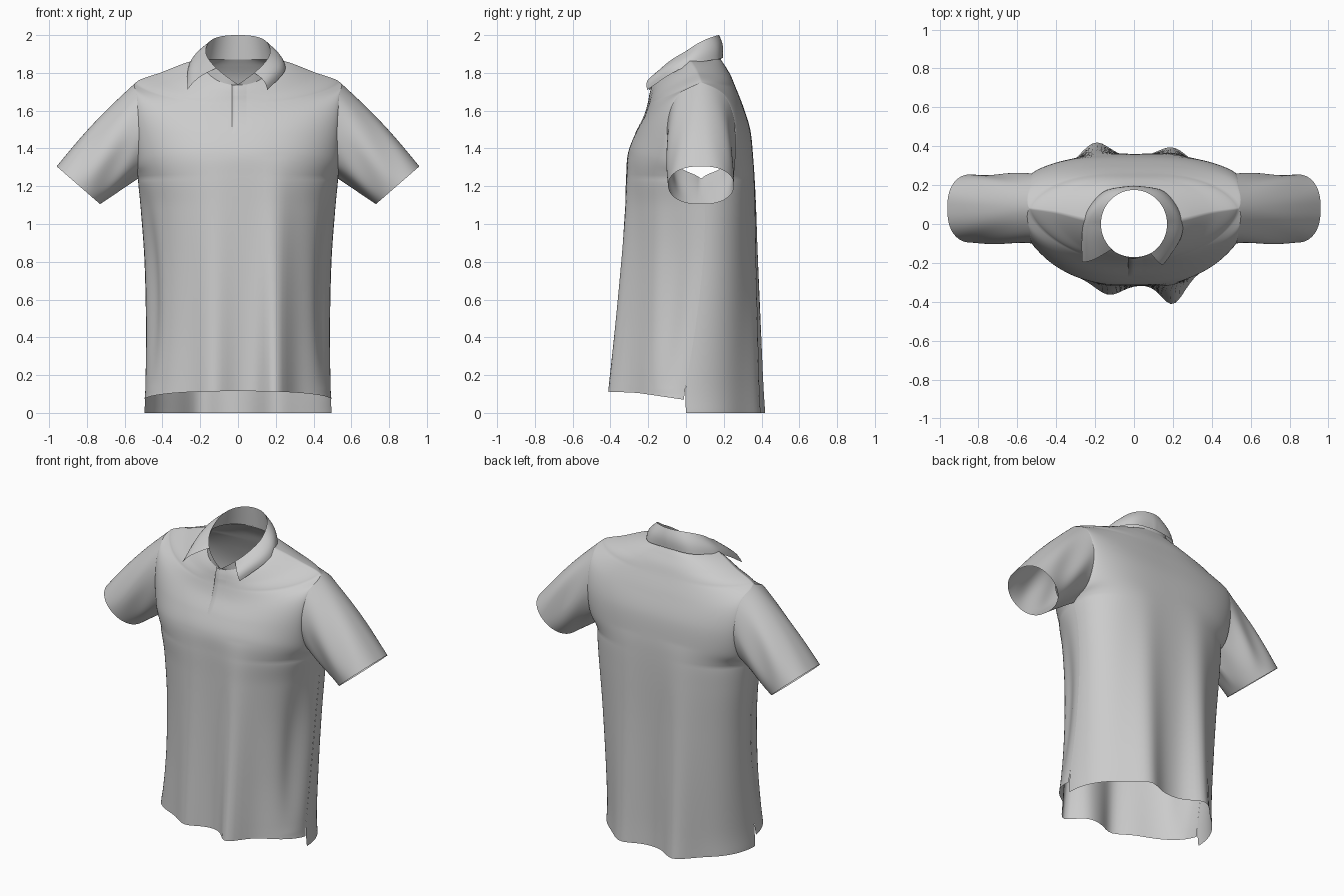
import bpy, bmesh, math
from math import sin, cos, pi, exp, radians

if "Cube" in bpy.data.objects:
    bpy.data.objects.remove(bpy.data.objects["Cube"])


def spline(keys, v):
    """Catmull-Rom interpolation through evenly spaced key tuples."""
    last = len(keys) - 1
    i = min(int(v), last - 1)
    t = v - i
    p0, p1, p2, p3 = (keys[max(0, min(last, i + k))] for k in (-1, 0, 1, 2))
    return [b + .5 * t * (c - a + t * (2 * a - 5 * b + 4 * c - d + t * (3 * (b - c) + d - a)))
            for a, b, c, d in zip(p0, p1, p2, p3)]


def gauss(x, s):
    return exp(-(x / s) ** 2)


def make(name, grids):
    """Mesh made of one or more point grids, welded where they touch."""
    bm = bmesh.new()
    for rows in grids:
        vs = [[bm.verts.new(p) for p in r] for r in rows]
        for r0, r1 in zip(vs, vs[1:]):
            for j in range(len(r0) - 1):
                bm.faces.new((r0[j], r0[j + 1], r1[j + 1], r1[j]))
    bmesh.ops.remove_doubles(bm, verts=bm.verts, dist=1e-5)
    bmesh.ops.recalc_face_normals(bm, faces=bm.faces)
    me = bpy.data.meshes.new(name)
    bm.to_mesh(me)
    bm.free()
    me.shade_smooth()
    ob = bpy.data.objects.new(name, me)
    bpy.context.collection.objects.link(ob)
    return ob


# Levels from hem to neck: half width, side y, side z,
# front centre z, y, back centre z, y, section powers
LEVELS = [
    (.495, .00, .07, .115, -.315, .00, .345, 2.4, .50),
    (.49, .00, .15, .18, -.315, .15, .345, 2.4, .50),
    (.487, .05, .45, .47, -.315, .45, .35, 2.3, .50),
    (.495, .09, .80, .80, -.315, .80, .355, 2.3, .50),
    (.515, .10, 1.08, 1.08, -.315, 1.08, .36, 2.4, .50),
    (.53, .08, 1.24, 1.25, -.315, 1.25, .36, 2.6, .51),
    (.53, .08, 1.315, 1.37, -.308, 1.36, .355, 2.6, .64),
    (.525, .08, 1.495, 1.475, -.27, 1.50, .34, 2.5, .80),
    (.535, .08, 1.675, 1.57, -.22, 1.63, .30, 2.3, .80),
    (.54, .08, 1.75, 1.64, -.195, 1.73, .26, 2.2, .70),
    (.40, .06, 1.805, 1.68, -.185, 1.79, .235, 2.1, .60),
    (.28, .03, 1.852, 1.71, -.178, 1.84, .205, 2.0, .52),
    (.19, .01, 1.875, 1.735, -.17, 1.87, .185, 2.0, .50),
]
ARM0, ARM1, SUB, COLS = 5, 9, 10, 56


def panel(front, a, v):
    """Point on the front or back panel; a runs -1..1 across, v up the levels."""
    w, ye, ze, zf, yf, zb, yb, n, m = spline(LEVELS, v)
    u = sin(a * pi / 2)
    hem = max(0, 1 - v)
    if ARM0 < v < ARM1:                                   # armhole opens
        ye += (-.18 if front else .18) * sin(pi * (v - ARM0) / (ARM1 - ARM0))
    if front:
        ye -= .012 * hem
    else:
        ze -= .07 * hem
        n += .6
    s = max(0, 1 - abs(u) ** n) ** m if abs(a) < 1 else 0
    x = w * u
    y = ye + ((yf if front else yb) - ye) * s
    z = ze + ((zf if front else zb) - ze) * s
    # draped folds growing towards the hem
    fade = max(0, 1 - z / 1.36)
    if front:
        y -= fade * (.125 * gauss(x - .2, .08) + .06 * gauss(x + .13, .09))
        dent = sin(pi * min(1, max(0, (z - .12) / 1.1)))
        x -= math.copysign(.03, a) * dent * gauss(abs(a) - .78, .12)
    else:
        y += fade * (.085 * gauss(x + .2, .1) + .06 * gauss(x - .2, .1))
    return (x, y, z)


# Body: front and back panels with side slits and armholes
vs = [i / SUB for i in range((len(LEVELS) - 1) * SUB + 1)]
across = [2 * j / COLS - 1 for j in range(COLS + 1)]
make("shirt_body", [[[panel(f, a, v) for a in across] for v in vs] for f in (True, False)])

# Sleeves: lofted from the armhole edge to the cuff
STEPS = 20
for side, name in ((-1, "sleeve_left"), (1, "sleeve_right")):
    arm = [v for v in vs if ARM0 <= v <= ARM1]
    ring = [(True, v) for v in arm] + [(False, v) for v in arm[::-1]]
    rows = []
    for k in range(STEPS + 1):
        s = k / STEPS
        row = []
        for f, v in ring:
            t = pi * (v - ARM0) / (ARM1 - ARM0)
            x, y, z = panel(f, side, v)
            cx = side * (.845 - .115 * cos(t))
            cy = .08 + (-.175 if f else .175) * sin(t) ** .8 if 0 < t < pi - 1e-6 else .08
            cz = 1.205 - .10 * cos(t)
            puff = sin(pi * s)
            crease = .008 * puff * sin(t) * sin(5 * t + 4 * s)
            cap = .01 * puff * max(0, -cos(t))
            row.append((x + (cx - x) * s + side * cap,
                        y + (cy - y) * s + crease,
                        z + (cz - z) * s + cap))
        rows.append(row)
    make(name, [rows])


def collar_top(a):
    """Fold edge of the collar; a = 0 at the back, +-pi at the front."""
    y = .175 * cos(a)
    rise = .75 * y - 1.5 * y * y if y > 0 else .55 * y
    q = max(0, (abs(a) - radians(100)) / radians(80))
    return (.17 * sin(a), y, 1.915 + rise - .08 * q * q)


# Collar stand: from the neckline up to the fold edge
rows = [[], [], []]
for i in range(97):
    a = -pi + 2 * pi * i / 96
    front = abs(a) > pi / 2
    lat = pi - abs(a) if front else abs(a)
    base = panel(front, math.copysign(lat / (pi / 2), a), 12)
    top = collar_top(a)
    mid = [b + (c - b) * .5 for b, c in zip(base, top)]
    for r, p in zip(rows, (base, mid, top)):
        r.append(p)
make("collar_stand", [rows])

# Collar fall: folds over and ends in a point on each side
RIGHT = [(0, .195, 1.88), (.15, .17, 1.872), (.24, .05, 1.852), (.242, -.07, 1.80), (.155, -.205, 1.71)]
LEFT = [(0, .195, 1.88), (.15, .17, 1.872), (.245, .06, 1.855), (.267, -.05, 1.805), (.268, -.195, 1.71)]
rows = [[] for _ in range(7)]
for i in range(-32, 33):
    s = abs(i) / 32
    sign = -1 if i < 0 else 1
    a = sign * s * radians(150 if sign > 0 else 138)
    bx, by, bz = spline(LEFT if sign < 0 else RIGHT, s * 4)
    tx, ty, tz = collar_top(a)
    for k, r in enumerate(rows):
        f = k / 6
        roll = (.010 + .02 * s * s) * sin(pi * f)
        r.append((tx + (sign * bx - tx) * f + roll * sin(a),
                  ty + (by - ty) * f + roll * cos(a),
                  tz + (bz - tz) * f + .004 * sin(pi * f)))
make("collar_fall", [rows])

# Placket: overlapping strip running down from the neck
rows = []
for v in vs:
    if v < 7:
        continue
    w = spline(LEVELS, v)[0]
    open_up = min(1, (v - 7) / 3)
    row = []
    for x, lift in ((-.031, 0), (-.03, .010), (0, .007), (.045, 0)):
        px, py, pz = panel(True, math.asin(x / w) / (pi / 2), v)
        row.append((px, py - lift * open_up - .001, pz))
    rows.append(row)
make("placket", [rows])
